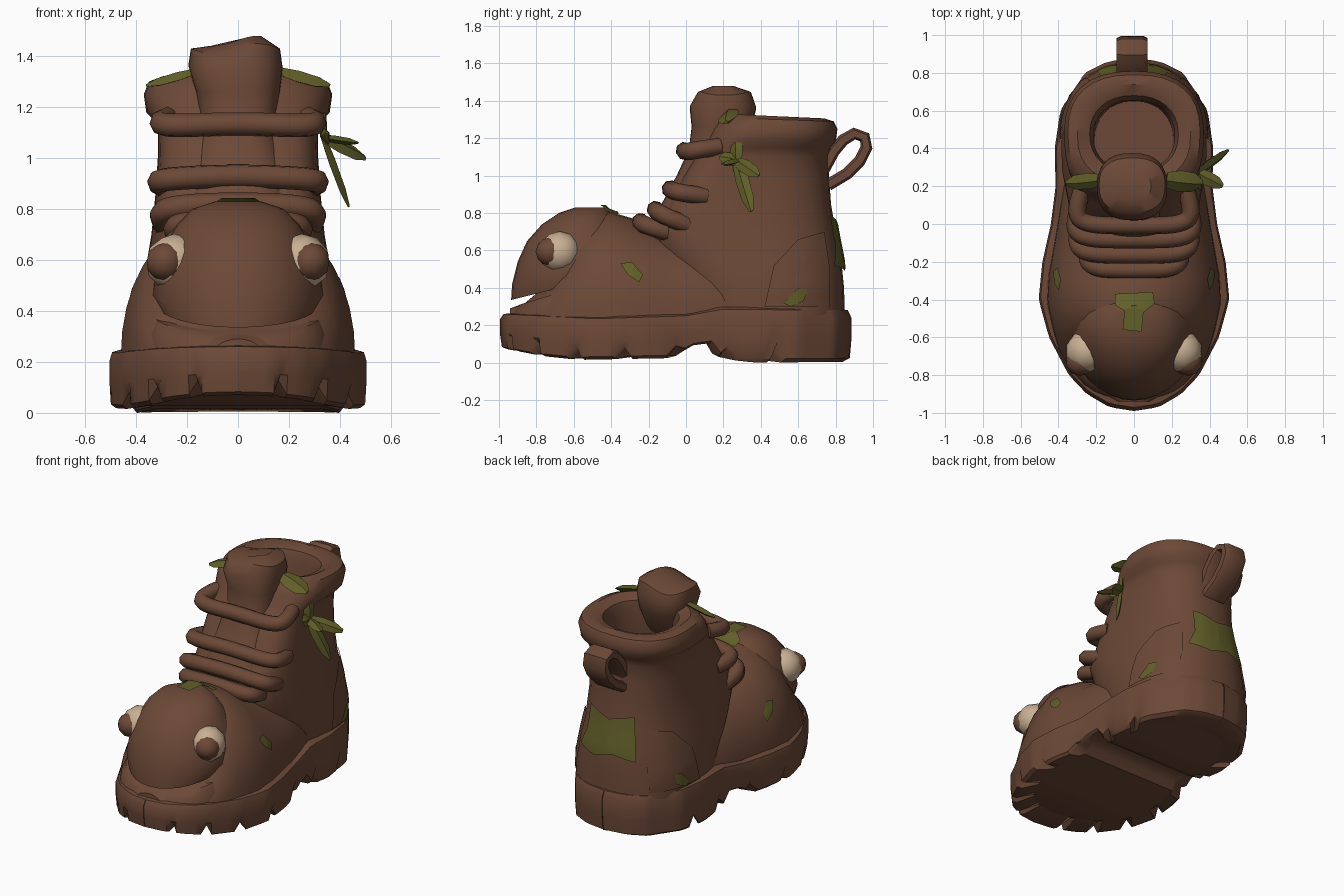
import bpy, bmesh, math
from mathutils import Vector
from mathutils.bvhtree import BVHTree

if "Cube" in bpy.data.objects:
    bpy.data.objects.remove(bpy.data.objects["Cube"])


def material(name, rgb):
    m = bpy.data.materials.new(name)
    m.use_nodes = True
    m.diffuse_color = (*rgb, 1)
    m.node_tree.nodes["Principled BSDF"].inputs["Base Color"].default_value = (*rgb, 1)
    return m


LEATHER = material("brown leather", (0.15, 0.066, 0.038))
MOSS = material("moss green", (0.12, 0.115, 0.021))
CREAM = material("eye cream", (0.58, 0.43, 0.29))
SEG = 32
skin_verts, skin_faces = [], []     # surface that plates are laid on


def build(name, verts, faces, mat, skin=False):
    if skin:
        base = len(skin_verts)
        skin_verts.extend(Vector(v) for v in verts)
        skin_faces.extend([i + base for i in f] for f in faces)
    me = bpy.data.meshes.new(name)
    me.from_pydata([tuple(v) for v in verts], [], faces)
    bm = bmesh.new()
    bm.from_mesh(me)
    bmesh.ops.recalc_face_normals(bm, faces=bm.faces)
    bm.to_mesh(me)
    bm.free()
    me.materials.append(mat)
    ob = bpy.data.objects.new(name, me)
    bpy.context.collection.objects.link(ob)


def loft(name, rings, mat=LEATHER, closed=True, caps=True, skin=False):
    n = len(rings[0])
    verts = [p for r in rings for p in r]
    faces = []
    for k in range(len(rings) - 1):
        for i in range(n if closed else n - 1):
            j = (i + 1) % n
            faces.append((k * n + i, k * n + j, (k + 1) * n + j, (k + 1) * n + i))
    if caps:
        faces.append(tuple(range(n)))
        faces.append(tuple(range(len(verts) - n, len(verts))))
    build(name, verts, faces, mat, skin)


def oval(z, front, back, w, p=0.85, tilt=0.0, front_p=None):
    """Horizontal rounded ring; tilt raises it toward the back, front_p squares the front."""
    pts = []
    for i in range(SEG):
        a = math.tau * i / SEG
        c, s = math.cos(a), math.sin(a)
        e = front_p if front_p and s < 0 else p
        c = math.copysign(abs(c) ** e, c)
        s = math.copysign(abs(s) ** e, s)
        pts.append((w * c, (front + back) / 2 + (back - front) / 2 * s, z + tilt * (s + 1)))
    return pts


def interp(table, y):
    for (a, va), (b, vb) in zip(table, table[1:]):
        if y <= b:
            return va + (vb - va) * max(0, y - a) / (b - a)
    return table[-1][1]


# Sole with notched lugs and a raised arch
WIDTH = [(-0.99, 0.0), (-0.97, 0.13), (-0.9, 0.25), (-0.8, 0.345), (-0.6, 0.45), (-0.4, 0.505),
         (-0.2, 0.485), (0, 0.44), (0.2, 0.415), (0.4, 0.42), (0.6, 0.39), (0.8, 0.26), (0.86, 0.14), (0.88, 0.0)]
FLOOR = [(-0.99, 0.07), (-0.8, 0.035), (-0.6, 0.015), (-0.05, 0.025), (0.02, 0.09), (0.14, 0.105),
         (0.2, 0.02), (0.4, 0.0), (0.9, 0.005)]
TOP = [(-0.99, 0.26), (-0.5, 0.235), (0, 0.25), (0.2, 0.285), (0.9, 0.28)]
N = 120
outline = []
for i in range(N):
    a = math.tau * i / N
    y = -0.055 - 0.94 * math.cos(a)
    outline.append((math.copysign(interp(WIDTH, y), math.sin(a)), y))


def sole_ring(inset, height, notch=0.0):
    ring = []
    for i, (x, y) in enumerate(outline):
        cut = notch if i % 6 == 0 and y < 0.55 else 0
        k = 1 - inset - cut * 0.7
        lo, hi = interp(FLOOR, y), interp(TOP, y)
        ring.append((x * k, -0.055 + (y + 0.055) * k, lo + (hi - lo) * height + cut))
    return ring


sole = [sole_ring(0.2, 0.05), sole_ring(0.05, 0.0, 0.06), sole_ring(0.01, 0.07, 0.05), sole_ring(0, 0.45),
        sole_ring(0, 0.85), sole_ring(0.02, 1), sole_ring(0.1, 1.05)]
loft("sole", sole, caps=False)
half = N // 2
for label, ring in (("sole_underside", sole[0]), ("sole_top", sole[-1])):
    right, left = ring[:half + 1], [ring[-i % N] for i in range(half + 1)]
    loft(label, [right, left], closed=False, caps=False)

# Foot: arched sections along the length
foot = []
for y, w, top in [(-0.94, 0.1, 0.29), (-0.86, 0.25, 0.32), (-0.74, 0.36, 0.42), (-0.66, 0.4, 0.6),
                  (-0.56, 0.43, 0.77), (-0.42, 0.46, 0.81), (-0.28, 0.455, 0.77), (-0.14, 0.43, 0.7),
                  (0, 0.405, 0.68), (0.2, 0.375, 0.65), (0.4, 0.3, 0.55)]:
    arch = []
    for i in range(21):
        a = math.pi * i / 20
        c = math.cos(a)
        arch.append((w * math.copysign(abs(c) ** 0.97, c), y, 0.22 + (top - 0.22) * math.sin(a) ** 0.95))
    foot.append(arch)
loft("foot_upper", foot, skin=True)

# Toe cap forming the upper lip
cap = [(0.37, -0.87, 0.25, 0.09), (0.335, -0.935, 0.315, 0.09), (0.42, -0.93, 0.34, 0.05),
       (0.54, -0.9, 0.325, 0.02), (0.65, -0.85, 0.29, 0), (0.74, -0.77, 0.24, 0), (0.8, -0.68, 0.18, 0),
       (0.83, -0.59, 0.09, 0)]
loft("toe_cap", [oval(z, f, -0.22 - max(0, z - 0.6) * 0.9, w, 1.0, t) for z, f, w, t in cap], skin=True)
# Lower lip, rising toward the mouth corners
loft("lower_lip", [oval(z, f, -0.3, w, 0.9, t) for z, f, w, t in
                   [(0.22, -0.945, 0.36, 0), (0.275, -0.925, 0.36, 0.05), (0.31, -0.89, 0.34, 0.09)]])

# Ankle shaft with squared lacing flaps, rolled collar and hollow inside
shaft = [(0.24, 0.0, 0.85, 0.385, 0.82, 0, 0.82), (0.4, -0.05, 0.845, 0.385, 0.82, 0, 0.8),
         (0.55, -0.14, 0.83, 0.365, 0.8, 0, 0.7), (0.7, -0.18, 0.8, 0.34, 0.8, 0, 0.55),
         (0.85, -0.09, 0.775, 0.325, 0.82, 0, 0.45), (1.0, -0.01, 0.765, 0.315, 0.82, 0, 0.45),
         (1.1, 0.05, 0.76, 0.315, 0.82, 0, 0.5), (1.15, 0.09, 0.775, 0.33, 0.82, 0, 0.55),
         (1.18, 0.11, 0.8, 0.36, 0.82, 0, 0.65), (1.25, 0.14, 0.81, 0.37, 0.82, 0, 0.7),
         (1.31, 0.18, 0.79, 0.35, 0.82, -0.01, 0.75), (1.33, 0.22, 0.74, 0.3, 0.85, -0.012, 0.8),
         (1.3, 0.27, 0.68, 0.235, 0.9, -0.01, 0.9), (1.22, 0.28, 0.655, 0.215, 0.9, 0, 0.9),
         (0.9, 0.22, 0.65, 0.21, 0.9, 0, 0.9)]
loft("ankle_shaft", [oval(*row) for row in shaft], skin=True)

# Tongue with a wavy top
tongue = [oval(z, f, b, w, 0.8) for z, f, b, w in
          [(0.66, -0.24, 0.0, 0.2), (0.85, -0.13, 0.1, 0.19), (1.0, -0.05, 0.2, 0.17), (1.14, 0.015, 0.3, 0.145),
           (1.26, 0.03, 0.35, 0.165), (1.36, 0.02, 0.375, 0.185), (1.43, 0.06, 0.35, 0.175), (1.46, 0.13, 0.27, 0.1)]]
for ring in tongue[-3:]:
    ring[:] = [(x - 0.01, y, z + 0.02 * math.sin(x * 18)) for x, y, z in ring]
loft("tongue", tongue)


# Laces: bars wrapping round the front of the shaft
def sweep(name, points, radius):
    cu = bpy.data.curves.new(name, "CURVE")
    cu.dimensions = "3D"
    cu.bevel_depth = radius
    cu.bevel_resolution = 2
    cu.resolution_u = 5
    cu.use_fill_caps = True
    sp = cu.splines.new("NURBS")
    sp.points.add(len(points) - 1)
    for p, co in zip(sp.points, points):
        p.co = (*co, 1)
    sp.use_endpoint_u = True
    sp.order_u = 3
    cu.materials.append(LEATHER)
    ob = bpy.data.objects.new(name, cu)
    bpy.context.collection.objects.link(ob)


for n, (y, z, rise, w) in enumerate([(0.0, 1.125, 0.03, 0.315), (-0.075, 0.92, -0.03, 0.325),
                                     (-0.155, 0.81, -0.08, 0.315), (-0.235, 0.745, -0.06, 0.26)]):
    sweep(f"lace_{n + 1}", [(-w + 0.04, y + 0.18, z + rise), (-w, y + 0.07, z + rise / 2), (-w * 0.85, y - 0.005, z),
                            (0, y - 0.01, z + 0.012), (w * 0.85, y - 0.005, z), (w, y + 0.07, z + rise / 2),
                            (w - 0.04, y + 0.18, z + rise)], 0.047)

# Pull loop at the back
loop = [(0.73, 1.02), (0.79, 1.13), (0.84, 1.19), (0.9, 1.225), (0.955, 1.205), (0.965, 1.15), (0.93, 1.08),
        (0.86, 1.01), (0.76, 0.95)]
strap = []
for i, (y, z) in enumerate(loop):
    d = (Vector(loop[min(i + 1, 8)]) - Vector(loop[max(i - 1, 0)])).normalized() * 0.032
    strap.append([(s * 0.082 - 0.01, y - d.y * k, z + d.x * k)
                  for s, k in ((-1, -0.6), (-0.7, -1), (0.7, -1), (1, -0.6), (1, 0.6), (0.7, 1), (-0.7, 1), (-1, 0.6))])
loft("pull_loop", strap)


# Eyes
def ball(name, loc, r, mat):
    bm = bmesh.new()
    bmesh.ops.create_icosphere(bm, subdivisions=2, radius=r)
    build(name, [v.co + Vector(loc) for v in bm.verts], [[v.index for v in f.verts] for f in bm.faces], mat)
    bm.free()


for side, s in (("left", 1), ("right", -1)):
    ball(f"{side}_eye", (s * 0.25, -0.675, 0.59), 0.113, CREAM)
    ball(f"{side}_pupil", (s * 0.285, -0.728, 0.593), 0.077, LEATHER)

# Plates laid on the leather: outlines projected along an axis
tree = BVHTree.FromPolygons(skin_verts, skin_faces)


def plate(name, axis, sign, pts, mat=MOSS, lift=0.009):
    pts = [Vector(p) for p in pts]
    mid = sum(pts, Vector((0, 0))) / len(pts)
    rim = [a.lerp(b, k / 4) for a, b in zip(pts, pts[1:] + pts[:1]) for k in range(4)]
    rings = []
    for k in (1, 0.75, 0.5, 0.25, 0.002):
        ring = []
        for p in rim:
            co = list(mid.lerp(p, k))
            co.insert(axis, sign * 3)
            d = Vector((0, 0, 0))
            d[axis] = -sign
            hit = tree.ray_cast(Vector(co), d)[0]
            hit[axis] += sign * lift
            ring.append(hit)
        rings.append(ring)
    loft(name, rings, mat, caps=False)


plate("toe_moss", 2, 1, [(-0.1, -0.37), (0.1, -0.36), (0.11, -0.42), (0.05, -0.47), (0.04, -0.57),
                         (-0.06, -0.56), (-0.05, -0.46), (-0.1, -0.43)], lift=0.014)
plate("heel_moss", 1, 1, [(-0.16, 0.78), (0.0, 0.74), (0.16, 0.79), (0.17, 0.63), (0.22, 0.52), (0.08, 0.49),
                          (-0.05, 0.53), (-0.2, 0.5), (-0.18, 0.64)], lift=0.02)
for side, s in (("left", 1), ("right", -1)):
    plate(f"{side}_heel_panel", 0, s, [(0.42, 0.3), (0.47, 0.52), (0.6, 0.66), (0.74, 0.7), (0.77, 0.5), (0.77, 0.3)],
          LEATHER, 0.012)
    plate(f"{side}_foot_moss", 0, s, [(-0.35, 0.53), (-0.29, 0.54), (-0.23, 0.47), (-0.25, 0.43), (-0.31, 0.47)])
    plate(f"{side}_heel_spot", 0, s, [(0.52, 0.32), (0.6, 0.4), (0.65, 0.39), (0.63, 0.33), (0.56, 0.3)], lift=0.02)


# Grass blades: tapered leaves for the knot and collar
def blade(name, a, b, width, facing):
    a, b = Vector(a), Vector(b)
    d = b - a
    side = d.cross(Vector(facing)).normalized() * width
    thick = d.cross(side).normalized() * width * 0.4
    rings = [[a + d * t + (side * math.cos(q) + thick * math.sin(q)) * k for q in (0, math.pi / 2, math.pi, -math.pi / 2)]
             for t, k in ((0, 0.7), (0.35, 1), (0.75, 0.9), (1, 0.3))]
    loft(name, rings, MOSS)


knot = (0.335, 0.27, 1.08)
for n, tip in enumerate([(0.33, 0.27, 1.2), (0.5, 0.39, 1.0), (0.435, 0.35, 0.81), (0.47, 0.2, 1.06),
                         (0.35, 0.18, 1.1)]):
    blade(f"knot_blade_{n + 1}", knot, tip, 0.038, (1, -0.5, 0.5))
for side, s, reach, width in (("left", 1, 0.36, 0.06), ("right", -1, 0.36, 0.045)):
    blade(f"{side}_collar_leaf", (s * 0.17, 0.235, 1.34), (s * reach, 0.215, 1.285), width, (s * 0.3, -0.4, 1))

bpy.ops.object.select_all(action="DESELECT")
for ob in bpy.context.scene.objects:
    if ob.type == "MESH":
        ob.select_set(True)
        bpy.context.view_layer.objects.active = ob
bpy.ops.object.shade_smooth_by_angle(angle=math.radians(40))
